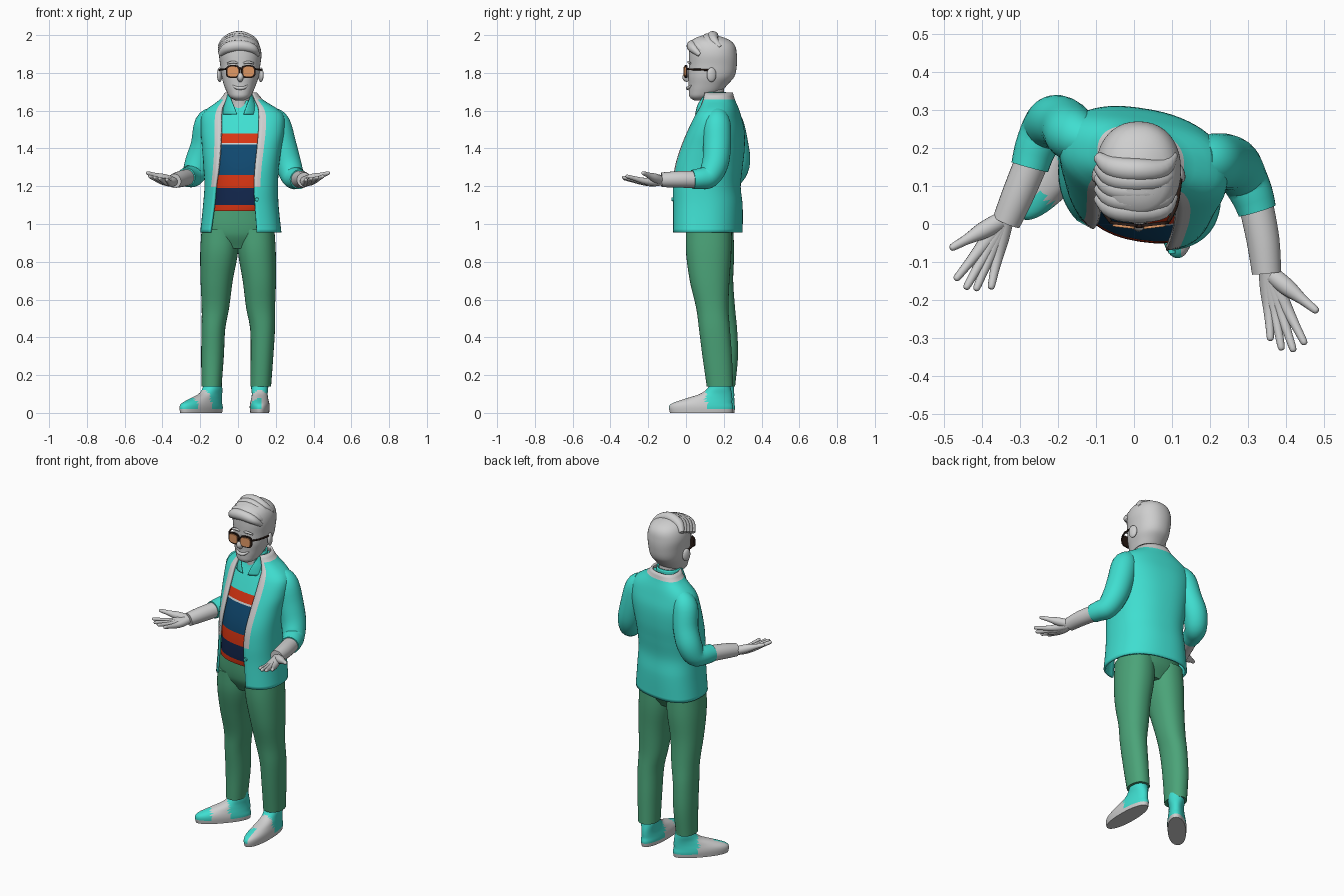
import bpy, bmesh, math
from mathutils import Matrix, Vector


def mat(name, r, g, b):
    m = bpy.data.materials.new(name)
    m.diffuse_color = (r, g, b, 1)
    return m


GREY = mat("pale grey", .62, .62, .62)
TEAL = mat("turquoise", .05, .73, .63)
GREEN = mat("trouser green", .07, .37, .19)
RED = mat("stripe red", .68, .035, .006)
BLUE = mat("stripe blue", .005, .065, .16)
NAVY = mat("dark navy", .006, .02, .075)
TAN = mat("lens tan", .75, .32, .13)
DARK = mat("frame brown", .025, .012, .008)


def finish(name, bm, mats):
    me = bpy.data.meshes.new(name)
    bm.to_mesh(me)
    bm.free()
    for m in mats:
        me.materials.append(m)
    me.shade_smooth()
    me.set_sharp_from_angle(angle=math.radians(50))
    ob = bpy.data.objects.new(name, me)
    bpy.context.collection.objects.link(ob)
    return ob


def samp(keys, z):
    """Smooth interpolation of section keys (cx, cy, z, rx, ry, ...) by height."""
    i = 0
    while i < len(keys) - 2 and z > keys[i + 1][2]:
        i += 1
    a, b = keys[i], keys[i + 1]
    p, q = keys[max(i - 1, 0)], keys[min(i + 2, len(keys) - 1)]
    h = b[2] - a[2]
    t = (z - a[2]) / h
    out = []
    for k in range(len(a)):
        m0 = (b[k] - p[k]) / (b[2] - p[2]) * h
        m1 = (q[k] - a[k]) / (q[2] - a[2]) * h
        out.append((2*t**3 - 3*t*t + 1) * a[k] + (t**3 - 2*t*t + t) * m0
                   + (3*t*t - 2*t**3) * b[k] + (t**3 - t*t) * m1)
    return out


def loft(name, keys, mats, rule=None, zs=None, rows=24, n=40, e=2.2, shear=0, M=Matrix()):
    """Stack of superellipse sections; two extra key values open the front from x left to x right."""
    z0, z1 = keys[0][2], keys[-1][2]
    zs = zs or [z0 + (z1 - z0) * i / rows for i in range(rows + 1)]
    is_open = len(keys[0]) > 5
    fr = [0, .018, .036] + [.036 + .928 * i / n for i in range(1, n)] + [.964, .982, 1]
    bm = bmesh.new()
    rings = []
    for z in zs:
        cx, cy, _, rx, ry, *gap = samp(keys, z)
        if is_open:
            cut = lambda d: math.acos(min(max(d / rx, 0), .999) ** (e / 2))
            a0, a1 = -cut(gap[1] - cx), math.pi + cut(cx - gap[0])
            ts = [a0 + (a1 - a0) * f for f in fr]
        else:
            ts = [2 * math.pi * i / n for i in range(n)]
        ring = []
        for t in ts:
            c, s = math.cos(t), math.sin(t)
            lx = rx * math.copysign(abs(c) ** (2 / e), c)
            ly = ry * math.copysign(abs(s) ** (2 / e), s)
            ring.append(bm.verts.new((cx + lx, cy + ly - shear * lx, z)))
        rings.append(ring)
    m = len(rings[0])
    for a, b in zip(rings, rings[1:]):
        for i in range(m - 1 if is_open else m):
            k = (i + 1) % m
            f = bm.faces.new((a[i], a[k], b[k], b[i]))
            if rule:
                f.material_index = rule(f.calc_center_median(), min(i, m - 2 - i))
    if not is_open:
        bm.faces.new(rings[0][::-1])
        f = bm.faces.new(rings[-1])
        if rule:
            f.material_index = rule(f.calc_center_median(), 9)
    bm.transform(M)
    return finish(name, bm, mats)


def tube(name, pts, m, n=16, sub=4):
    """Round limb through points (x, y, z, radius)."""
    path = []
    for i in range(len(pts) - 1):
        p, a, b, q = (pts[max(i - 1, 0)], pts[i], pts[i + 1], pts[min(i + 2, len(pts) - 1)])
        for s in range(sub + (i == len(pts) - 2)):
            t = s / sub
            path.append([.5 * (2*a[k] + (b[k] - p[k])*t + (2*p[k] - 5*a[k] + 4*b[k] - q[k])*t*t
                         + (3*a[k] - p[k] - 3*b[k] + q[k])*t**3) for k in range(4)])
    bm = bmesh.new()
    rings, up = [], None
    for i, p in enumerate(path):
        d = (Vector(path[min(i + 1, len(path) - 1)][:3]) - Vector(path[max(i - 1, 0)][:3])).normalized()
        up = d.orthogonal() if up is None else up - d * up.dot(d)
        up.normalize()
        w = d.cross(up)
        rings.append([bm.verts.new(Vector(p[:3]) + p[3] * (up * math.cos(2*math.pi*k/n) + w * math.sin(2*math.pi*k/n)))
                      for k in range(n)])
    for a, b in zip(rings, rings[1:]):
        for k in range(n):
            bm.faces.new((a[k], a[(k+1) % n], b[(k+1) % n], b[k]))
    bm.faces.new(rings[0][::-1])
    bm.faces.new(rings[-1])
    return finish(name, bm, [m])


def ball(name, loc, size, m, rot=0):
    bm = bmesh.new()
    bmesh.ops.create_uvsphere(bm, u_segments=24, v_segments=14, radius=1)
    bm.transform(Matrix.Translation(loc) @ Matrix.Rotation(rot, 4, 'Z') @ Matrix.Diagonal((*size, 1)))
    return finish(name, bm, [m])


# trousers
loft("trouser_seat", [(0, .125, .87, .13, .08), (0, .125, .95, .19, .12), (0, .12, 1.1, .175, .125)], [GREEN])
loft("left_trouser_leg", [(-.14, .19, .14, .053, .07), (-.135, .195, .3, .06, .08), (-.13, .185, .45, .063, .085),
     (-.12, .175, .55, .072, .085), (-.113, .15, .7, .085, .1), (-.1, .135, .85, .1, .12), (-.095, .13, .97, .098, .12)], [GREEN])
loft("right_trouser_leg", [(.12, .18, .14, .055, .07), (.127, .165, .3, .06, .078), (.13, .15, .45, .066, .082),
     (.12, .14, .55, .076, .085), (.113, .125, .7, .088, .105), (.1, .12, .85, .1, .12), (.095, .12, .97, .098, .12)], [GREEN])

# shoes: turquoise heel and inner toe, grey sole and sides
SHOE = [(0, 0, 0, .165, .05), (0, 0, .03, .17, .053), (-.005, 0, .05, .16, .051), (-.04, 0, .075, .125, .045),
        (-.078, 0, .1, .085, .042), (-.095, 0, .13, .062, .045), (-.1, 0, .17, .05, .045)]
for side, x, y, ang, inner, size in (("left", -.195, .135, -132, 1, .93), ("right", .115, .08, -90, -1, 1)):
    loft(side + "_shoe", SHOE, [GREY, TEAL],
         lambda c, i: int(c.z > .022 and (c.x < -.025 or (c.x > .08 and c.y * inner > -.005 and c.z < .075))),
         M=Matrix.Translation((x, y, 0)) @ Matrix.Rotation(math.radians(ang), 4, 'Z') @ Matrix.Diagonal((size, 1, 1, 1)))

# striped sweater with shirt above it
TORSO = [(.015, .115, .955, .215, .18, -.15, .10), (.015, .115, 1.1, .2, .18, -.13, .09),
         (.017, .11, 1.2, .195, .175, -.12, .085), (.017, .12, 1.3, .2, .175, -.105, .09),
         (.02, .14, 1.4, .21, .165, -.095, .1), (.025, .16, 1.5, .222, .142, -.09, .108),
         (.025, .17, 1.58, .215, .112, -.088, .11), (.022, .175, 1.62, .172, .095, -.083, .107),
         (.018, .172, 1.655, .118, .085, -.068, .093), (.016, .168, 1.695, .085, .078, -.052, .078)]
STRIPES = [(1.1, 1), (1.19, 3), (1.26, 1), (1.42, 2), (1.43, 4), (1.48, 1), (9, 0)]
under = [(k[0], k[1] + .003, k[2], k[3] - .016, k[4] - .016) for k in TORSO[1:]]
under.insert(0, (.005, .115, 1.07, .175, .155))
loft("sweater_and_shirt", under, [TEAL, RED, BLUE, NAVY, GREY],
     lambda c, i: next(v for top, v in STRIPES if c.z < top),
     zs=[1.07, 1.08, 1.1, 1.13, 1.16, 1.19, 1.22, 1.26, 1.3, 1.34, 1.38, 1.42, 1.43, 1.45, 1.48,
         1.51, 1.54, 1.57, 1.6, 1.63, 1.655], e=2.4, shear=.15)

# open jacket with grey lapels and collar
jacket = loft("jacket", TORSO, [TEAL, GREY], lambda c, i: int(c.z > 1.66 or (c.z > 1.2 and i < 2)),
              rows=40, n=48, e=2.4, shear=.15)
sol = jacket.modifiers.new("thickness", 'SOLIDIFY')
sol.thickness = .012
collar = loft("shirt_collar", [(.012, .145, 1.58, .098, .098, -.005, .03), (.012, .14, 1.63, .086, .085, -.025, .048),
              (.012, .14, 1.665, .074, .074, -.04, .064), (.012, .145, 1.7, .068, .068, -.05, .074)], [TEAL], rows=10)
collar.modifiers.new("thickness", 'SOLIDIFY').thickness = .008
tube("jacket_button", [(.1, -.068, 1.13, .01), (.1, -.078, 1.13, .009)], TEAL, sub=1)

# sleeves and forearms
tube("right_sleeve", [(.17, .17, 1.575, .052), (.205, .165, 1.53, .072), (.235, .165, 1.42, .074), (.265, .155, 1.32, .07),
     (.29, .12, 1.252, .062), (.312, .075, 1.24, .056), (.325, .035, 1.236, .051)], TEAL, 24)
tube("left_sleeve", [(-.12, .22, 1.575, .052), (-.16, .235, 1.53, .07), (-.18, .26, 1.42, .07), (-.21, .27, 1.33, .07),
     (-.235, .25, 1.262, .062), (-.26, .2, 1.25, .055), (-.275, .15, 1.247, .05)], TEAL, 24)
tube("right_forearm", [(.32, .06, 1.236, .046), (.34, -.04, 1.236, .044), (.35, -.13, 1.234, .039)], GREY, 20)
tube("left_forearm", [(-.268, .17, 1.247, .045), (-.305, .08, 1.238, .043), (-.337, .005, 1.228, .038)], GREY, 20)

# open hands, palms up
for side, w, tips, thumb in (
        ("right", (.352, -.125, 1.228), ((.36, -.308), (.39, -.333), (.422, -.337), (.452, -.318)), (.485, -.232)),
        ("left", (-.34, .015, 1.225), ((-.378, -.172), (-.418, -.176), (-.445, -.172), (-.472, -.148)), (-.485, -.065))):
    W = Vector(w)
    for i, (x, y) in enumerate(tips):
        T = Vector((x, y, 1.235 + .006 * i))
        pts = []
        for f, r, dz in ((0, .024, 0), (.28, .022, -.01), (.52, .0165, -.012), (.76, .012, -.006), (.96, .0095, 0), (1, .004, .001)):
            p = W.lerp(T, f)
            pts.append((p.x, p.y, p.z + dz, r))
        tube(f"{side}_finger_{i + 1}", pts, GREY, 12)
    T = Vector((*thumb, 1.272))
    pts = [(*W.lerp(T, f), r) for f, r in ((.1, .024), (.4, .023), (.7, .014), (.95, .01), (1, .004))]
    tube(side + "_thumb", pts, GREY, 12)

# neck and head
tube("neck", [(.013, .16, 1.58, .062), (.012, .15, 1.66, .056), (.012, .14, 1.74, .06)], GREY, 24)
loft("head", [(.01, .07, 1.655, .025, .028), (.01, .08, 1.67, .052, .06), (.01, .1, 1.7, .07, .085),
     (.01, .118, 1.74, .086, .104), (.012, .134, 1.78, .098, .122), (.012, .142, 1.84, .106, .127),
     (.012, .142, 1.9, .112, .127), (.012, .138, 1.95, .1, .118), (.01, .13, 1.98, .074, .09),
     (.005, .125, 1.998, .03, .04)], [GREY], rows=36)
tube("nose", [(.012, .03, 1.835, .009), (.012, .008, 1.8, .013), (.012, -.003, 1.775, .017), (.012, .012, 1.758, .01)], GREY)
tube("lips", [(-.03, .03, 1.735, .004), (-.01, .013, 1.722, .008), (.012, .008, 1.719, .009),
     (.034, .013, 1.722, .008), (.054, .03, 1.735, .004)], GREY, 10)
ball("chin", (.011, .05, 1.682), (.032, .03, .025), GREY)

# swept hair locks across the brow
for i in range(5):
    y, z = .034 + .027 * i, 1.925 + .01 * i
    tube(f"hair_lock_{i + 1}", [(.105, y + .04, z - .03, .012), (.075, y + .005, z + .005, .025), (.01, y, z + .018 + .002 * i, .031),
         (-.055, y + .008, z + .008, .029), (-.095, y + .035, z - .025, .014)], GREY, 14)

# ears, eyebrows and glasses
for side, s in (("left", -1), ("right", 1)):
    ball(side + "_ear", (.012 + s * .109, .135, 1.79), (.013, .026, .038), GREY, s * .3)
    cx = .014 + s * .04
    tube(side + "_eyebrow", [(cx - .03, .022, 1.85, .005), (cx, .014, 1.857, .007), (cx + .03, .022, 1.85, .005)], GREY, 8)
    for part, m, w, h, y0 in (("frame", DARK, .038, .034, .004), ("lens", TAN, .03, .026, -.002)):
        loft(f"{side}_glasses_{part}", [(0, 0, 0, w, h), (0, 0, .008, w, h)], [m], rows=1, e=3.2,
             M=Matrix.Translation((cx, y0, 1.807)) @ Matrix.Rotation(s * .12, 4, 'Z') @ Matrix.Rotation(math.pi / 2, 4, 'X'))
    tube(side + "_glasses_temple", [(cx + s * .036, .006, 1.82, .005), (.012 + s * .1, .05, 1.818, .005),
         (.012 + s * .112, .13, 1.815, .005)], DARK, 8)
tube("glasses_bridge", [(-.005, -.002, 1.82, .005), (.014, -.006, 1.823, .005), (.033, -.002, 1.82, .005)], DARK, 8)
